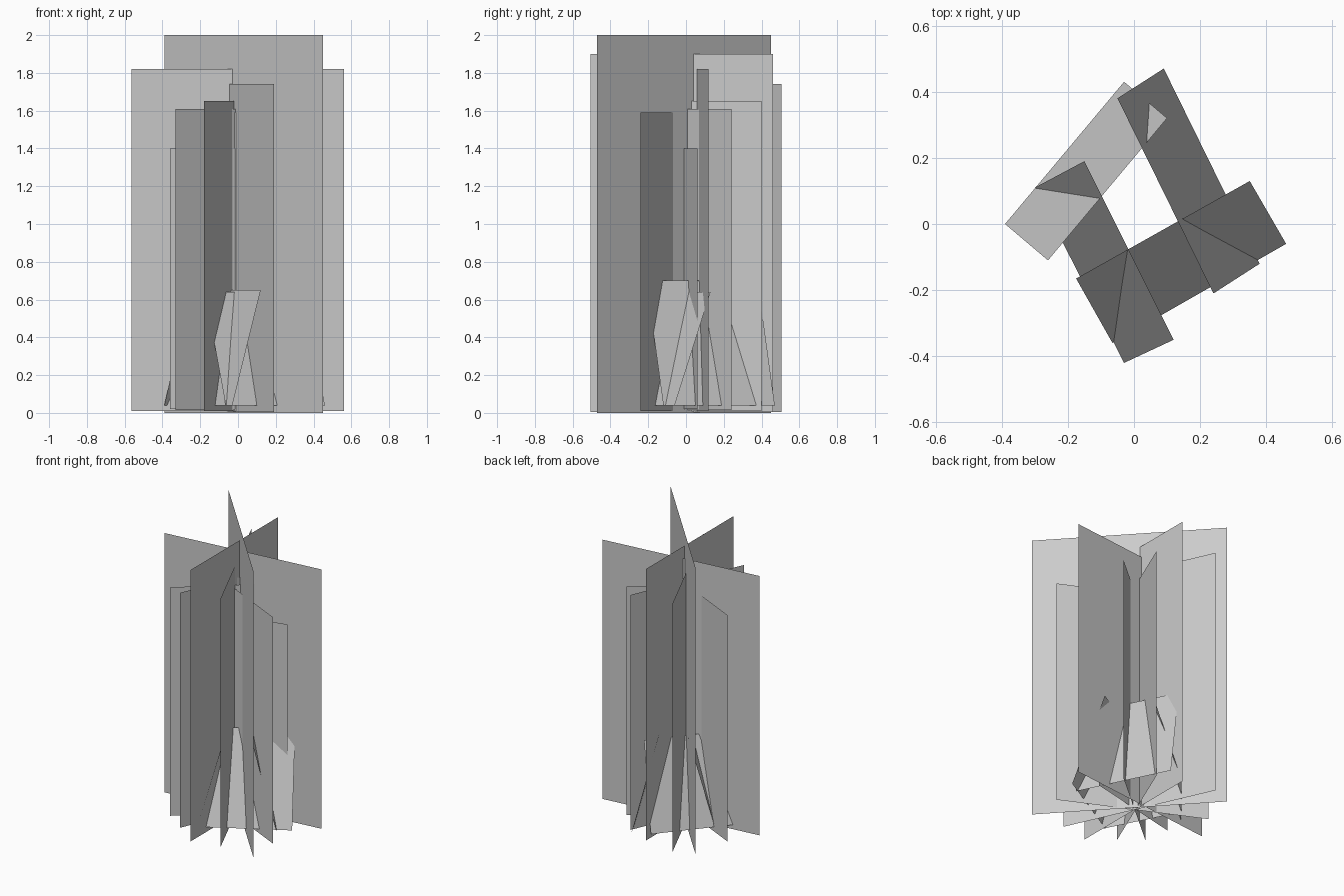
import bpy
from mathutils import Vector

cube = bpy.data.objects.get("Cube")
if cube:
    bpy.data.objects.remove(cube, do_unlink=True)

# One plain grey for every card
GREY = (0.6, 0.6, 0.6, 1.0)
grey = bpy.data.materials.new("plain_grey")
grey.diffuse_color = GREY
grey.use_nodes = True
grey.node_tree.nodes["Principled BSDF"].inputs["Base Color"].default_value = GREY


def card(name, low_a, low_b, low_z, high_a, high_b, high_z):
    """Flat four-sided card between a lower and an upper level edge."""
    verts = [Vector((*low_a, low_z)), Vector((*low_b, low_z)),
             Vector((*high_b, high_z)), Vector((*high_a, high_z))]
    mesh = bpy.data.meshes.new(name)
    mesh.from_pydata(verts, [], [(0, 1, 2, 3)])
    mesh.materials.append(grey)
    obj = bpy.data.objects.new(name, mesh)
    bpy.context.collection.objects.link(obj)
    return obj


# Upright cards crossing at the middle: two ground ends, bottom, top
uprights = [
    ((-0.39, 0.45), (0.45, -0.47), 0.0, 2.0),
    ((-0.015, -0.505), (-0.015, 0.46), 0.005, 1.9),
    ((-0.565, -0.003), (0.56, 0.12), 0.01, 1.82),
    ((0.19, -0.465), (-0.25, 0.505), 0.005, 1.74),
    ((-0.18, -0.38), (0.15, 0.40), 0.01, 1.65),
    ((-0.33, -0.28), (0.29, 0.24), 0.015, 1.61),
    ((0.44, -0.24), (-0.455, 0.19), 0.01, 1.59),
    ((-0.36, -0.10), (0.34, 0.06), 0.02, 1.40),
]
for i, (a, b, low, high) in enumerate(uprights, 1):
    card(f"upright_card_{i}", a, b, low, a, b, high)

# Leaning cards around the base: outer low edge, inner high edge, top
leaning = [
    ("back_right", (-0.03, 0.43), (-0.39, 0.0), (0.10, 0.32), (-0.26, -0.11), 0.62),
    ("back_left", (0.38, -0.12), (0.09, 0.47), (0.24, -0.21), (-0.05, 0.38), 0.70),
    ("front_left", (-0.065, -0.36), (0.46, -0.06), (-0.175, -0.165), (0.35, 0.13), 0.64),
    ("front_right", (-0.30, 0.11), (-0.03, -0.42), (-0.15, 0.19), (0.12, -0.35), 0.65),
]
for side, low_a, low_b, high_a, high_b, top in leaning:
    card(f"leaning_card_{side}", low_a, low_b, 0.04, high_a, high_b, top)
